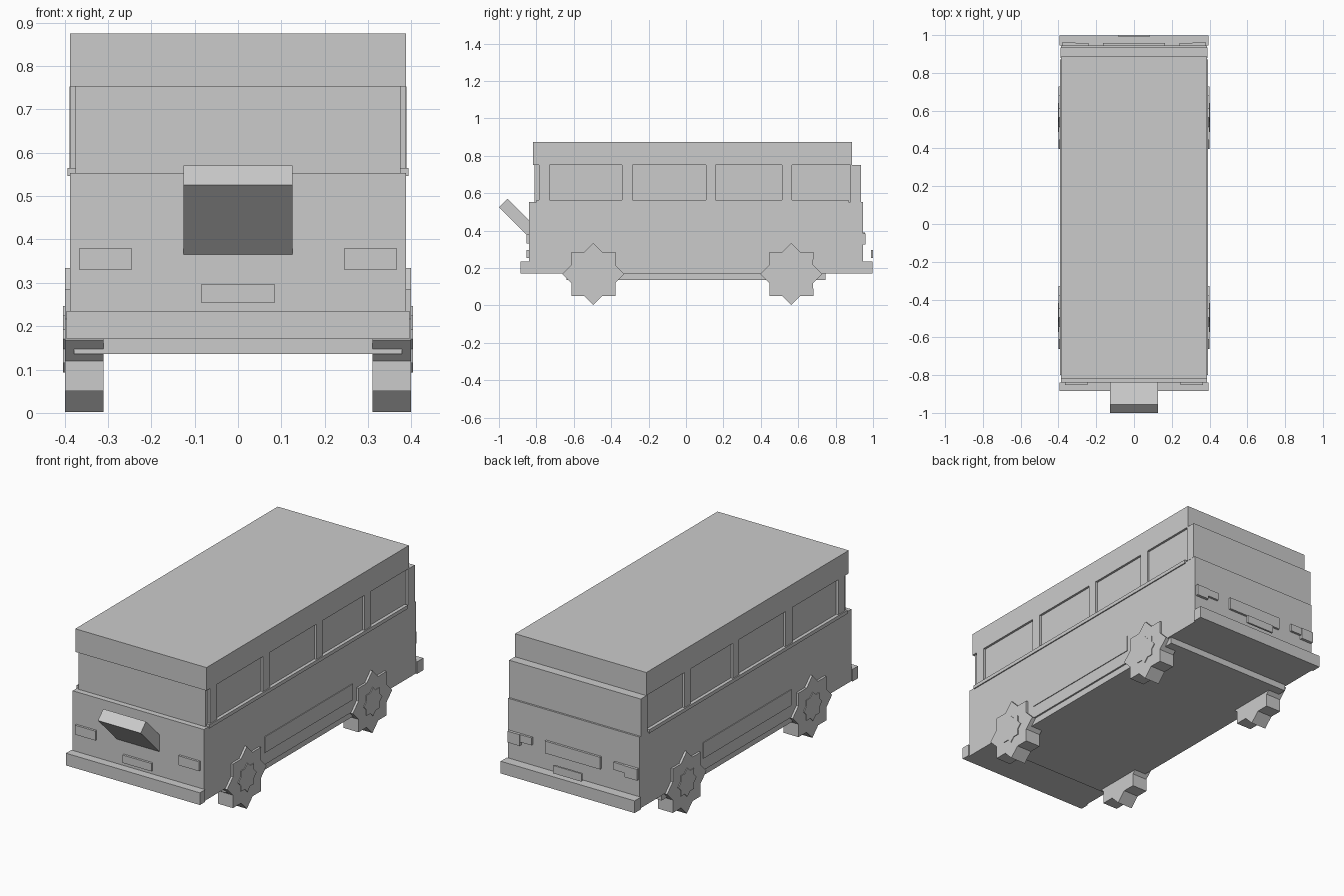
import bpy
from math import cos, sin, pi

if "Cube" in bpy.data.objects:
    bpy.data.objects.remove(bpy.data.objects["Cube"])


def mesh(name, verts, faces):
    me = bpy.data.meshes.new(name)
    me.from_pydata(verts, [], faces)
    ob = bpy.data.objects.new(name, me)
    bpy.context.collection.objects.link(ob)
    return ob


def prism(name, profile, x0, x1):
    """Extrude a counter-clockwise (y, z) profile along x."""
    n = len(profile)
    verts = [(x, y, z) for x in (x0, x1) for y, z in profile]
    faces = [tuple(reversed(range(n))), tuple(range(n, 2 * n))]
    faces += [(i, (i + 1) % n, (i + 1) % n + n, i + n) for i in range(n)]
    return mesh(name, verts, faces)


def box(name, x0, x1, y0, y1, z0, z1):
    return prism(name, [(y0, z0), (y1, z0), (y1, z1), (y0, z1)], x0, x1)


def mirror(ob):
    m = ob.modifiers.new("mirror", 'MIRROR')
    m.use_axis[0] = True
    return ob


def star(name, y, z, r, x0, x1):
    """Eight-pointed star made of two overlapping squares."""
    pts = []
    for i in range(16):
        rad = r if i % 2 == 0 else r * 0.765
        a = i * pi / 8
        pts.append((y + rad * cos(a), z + rad * sin(a)))
    return mirror(prism(name, pts, x0, x1))


# main shell
box("lower_body", -0.387, 0.387, -0.84, 0.945, 0.17, 0.553)
box("window_band", -0.375, 0.375, -0.81, 0.90, 0.553, 0.752)
box("rear_upper_body", -0.388, 0.388, 0.88, 0.935, 0.553, 0.752)
box("roof", -0.387, 0.387, -0.818, 0.887, 0.752, 0.875)
box("underbody", -0.378, 0.378, -0.64, 0.745, 0.136, 0.17)

# window pillars, sill and belt trim
for y0, y1 in [(-0.787, -0.73), (-0.343, -0.285), (0.107, 0.158), (0.513, 0.567)]:
    mirror(box("window_pillar", 0.37, 0.387, y0, y1, 0.553, 0.752))
mirror(box("belt_trim", 0.37, 0.393, -0.80, 0.87, 0.546, 0.565))
mirror(box("side_panel", 0.38, 0.391, -0.33, 0.41, 0.235, 0.32))

# bumpers
box("front_bumper", -0.395, 0.395, -0.885, -0.84, 0.17, 0.235)
box("rear_bumper", -0.395, 0.395, 0.945, 0.997, 0.17, 0.235)

# front details
mirror(box("headlight", 0.245, 0.366, -0.852, -0.83, 0.33, 0.38))
box("front_plate", -0.085, 0.085, -0.852, -0.83, 0.254, 0.296)
prism("tilted_front_hatch",
      [(-1.0, 0.525), (-0.835, 0.36), (-0.79, 0.405), (-0.955, 0.57)], -0.126, 0.126)

# rear details
box("rear_panel", -0.163, 0.163, 0.94, 0.957, 0.325, 0.39)
mirror(box("tail_light_outer", 0.31, 0.382, 0.94, 0.96, 0.325, 0.385))
mirror(box("tail_light_inner", 0.242, 0.31, 0.94, 0.957, 0.345, 0.385))
box("rear_plate", -0.083, 0.083, 0.99, 1.0, 0.255, 0.297)

# wheels
for y in (-0.495, 0.563):
    star("wheel", y, 0.168, 0.166, 0.31, 0.399)
    star("hub", y, 0.17, 0.077, 0.39, 0.403)
